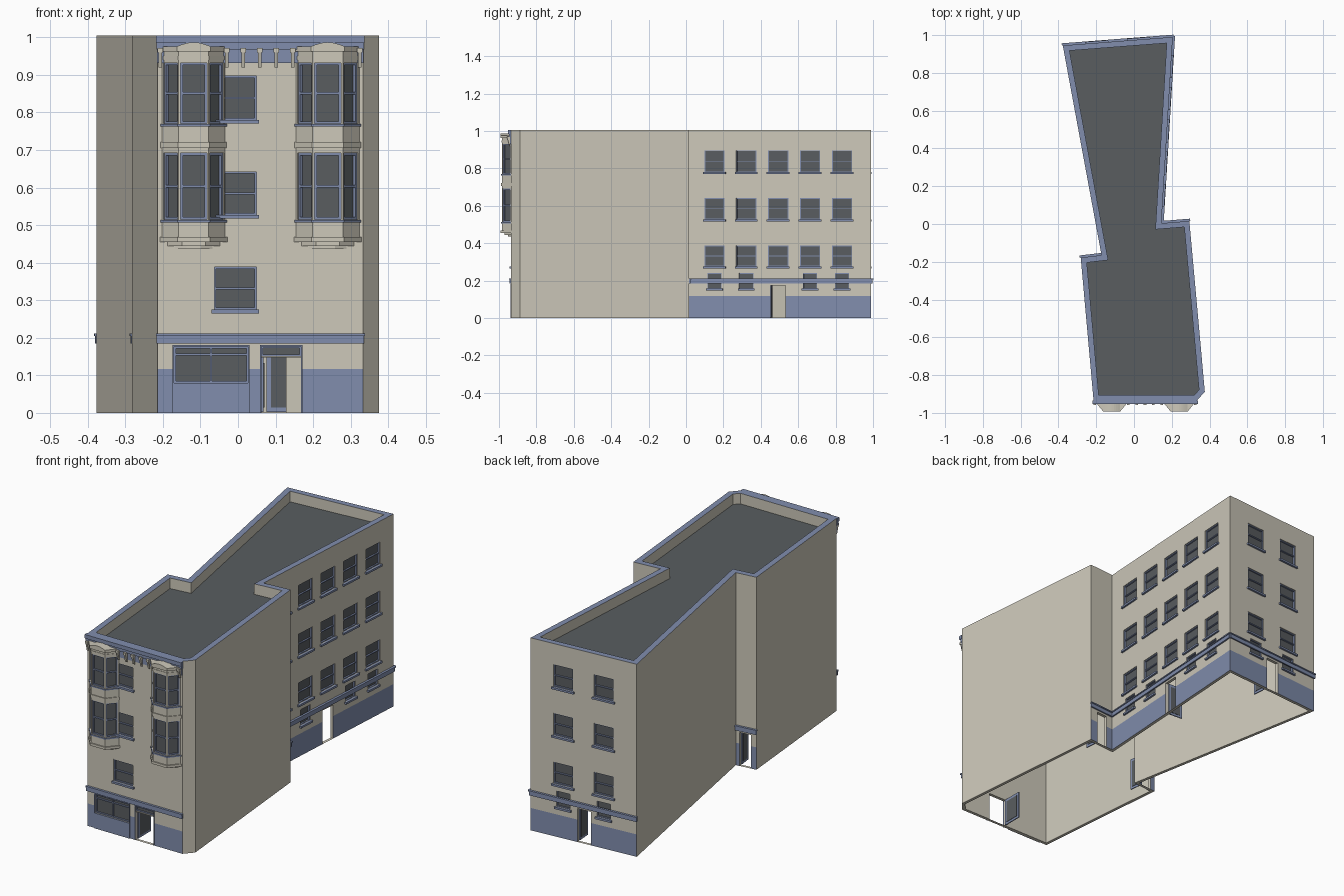
import bpy, bmesh
from math import sin, pi
from mathutils import Vector, Matrix

if "Cube" in bpy.data.objects:
    bpy.data.objects.remove(bpy.data.objects["Cube"])


def material(name, rgb):
    m = bpy.data.materials.new(name)
    m.use_nodes = True
    m.diffuse_color = (*rgb, 1)
    m.node_tree.nodes["Principled BSDF"].inputs["Base Color"].default_value = (*rgb, 1)
    return m


MATS = [material("cream render", (0.61, 0.58, 0.49)),
        material("blue paint", (0.22, 0.27, 0.42)),
        material("dark grey", (0.10, 0.11, 0.117))]
CREAM, BLUE, DARK = range(3)
TOP, DECK, BASE, THICK, REVEAL = 1.005, 0.95, 0.117, 0.016, 0.012
UNIT = Matrix.Identity(4)


class Part:
    """Collects faces for one named object."""
    def __init__(self, name):
        self.name, self.bm = name, bmesh.new()

    def face(self, pts, mat, M=UNIT):
        f = self.bm.faces.new([self.bm.verts.new(M @ Vector(p)) for p in pts])
        f.material_index = mat

    def prism(self, ring, offset, mat, M=UNIT):
        ring, offset = [Vector(p) for p in ring], Vector(offset)
        far = [p + offset for p in ring]
        self.face(ring[::-1], mat, M)
        self.face(far, mat, M)
        for i in range(len(ring)):
            j = (i + 1) % len(ring)
            self.face([ring[i], ring[j], far[j], far[i]], mat, M)

    def box(self, M, u0, u1, d0, d1, z0, z1, mat):
        self.prism([(u0, d0, z0), (u1, d0, z0), (u1, d1, z0), (u0, d1, z0)],
                   (0, 0, z1 - z0), mat, M)

    def done(self):
        bmesh.ops.remove_doubles(self.bm, verts=self.bm.verts, dist=1e-5)
        me = bpy.data.meshes.new(self.name)
        self.bm.to_mesh(me)
        self.bm.free()
        for m in MATS:
            me.materials.append(m)
        bpy.context.collection.objects.link(bpy.data.objects.new(self.name, me))


def wall_frame(a, b):
    """Wall axes: u along the wall, d inward, z up."""
    u = (Vector(b) - Vector(a)).normalized()
    return Matrix(((u.x, -u.y, 0, a[0]), (u.y, u.x, 0, a[1]), (0, 0, 1, 0), (0, 0, 0, 1)))


def inset(pts, dist):
    out = []
    for i, p in enumerate(pts):
        e1 = (Vector(p) - Vector(pts[i - 1])).normalized()
        e2 = (Vector(pts[(i + 1) % len(pts)]) - Vector(p)).normalized()
        n1, n2 = Vector((-e1.y, e1.x)), Vector((-e2.y, e2.x))
        out.append(Vector(p) + (n1 + n2) * dist / (1 + n1.dot(n2)))
    return out


def sheet(part, M, u0, u1, z0, z1, holes, base=False, flip=False):
    """Flat wall with rectangular openings, blue below the base line."""
    us = sorted({u0, u1} | {h[k] for h in holes for k in (0, 1)})
    zs = sorted({z0, z1} | {h[k] for h in holes for k in (2, 3)} | ({BASE} if base else set()))
    for ua, ub in zip(us, us[1:]):
        for za, zb in zip(zs, zs[1:]):
            u, z = (ua + ub) / 2, (za + zb) / 2
            if any(h[0] < u < h[1] and h[2] < z < h[3] for h in holes):
                continue
            q = [(ua, 0, za), (ub, 0, za), (ub, 0, zb), (ua, 0, zb)]
            part.face(q[::-1] if flip else q, BLUE if base and z < BASE else CREAM, M)


def reveal(part, M, h, depth):
    ring = [(h[0], h[2]), (h[1], h[2]), (h[1], h[3]), (h[0], h[3])]
    for (ua, za), (ub, zb) in zip(ring, ring[1:] + ring[:1]):
        if za == zb == 0:
            continue
        part.face([(ua, 0, za), (ub, 0, zb), (ub, depth, zb), (ua, depth, za)], CREAM, M)


def window(part, M, h, rails=(0.5,), mullions=(), sill=True, t=0.005):
    u0, u1, z0, z1 = h
    reveal(part, M, h, REVEAL)
    part.face([(u0, REVEAL, z0), (u1, REVEAL, z0), (u1, REVEAL, z1), (u0, REVEAL, z1)], DARK, M)
    d = (0.004, REVEAL)
    for u in (u0, u1 - t):
        part.box(M, u, u + t, *d, z0, z1, BLUE)
    for z in [z0, z1 - t] + [z0 + r * (z1 - z0) - t / 2 for r in rails]:
        part.box(M, u0 + t, u1 - t, *d, z, z + t, BLUE)
    for m in mullions:
        u = u0 + m * (u1 - u0)
        part.box(M, u - t / 2, u + t / 2, *d, z0, z1, BLUE)
    if sill:
        part.box(M, u0 - 0.007, u1 + 0.007, -0.01, 0.002, z0 - 0.01, z0, BLUE)


def open_door(part, M, h):
    """Opening with a glazed leaf swung inward."""
    u0, u1, z0, z1 = h
    reveal(part, M, h, THICK)
    end = THICK + u1 - u0
    part.box(M, u0, u0 + 0.005, THICK, end, 0.003, z1, BLUE)
    part.box(M, u0 - 0.002, u0 + 0.007, THICK + 0.012, end - 0.012, 0.015, z1 - 0.015, DARK)


# Plan of the building, anticlockwise from the front corner
PLAN = [(-0.214, -0.935), (0.333, -0.935), (0.375, -0.888), (0.293, 0.016), (0.145, 0.004),
        (0.205, 0.99), (-0.377, 0.945), (-0.172, -0.165), (-0.282, -0.178)]
SIDES = ["front", "corner", "right_main", "right_step", "right_wing",
         "back", "left_wing", "left_step", "left_main"]
FLOORS = [(0.275, 0.388), (0.527, 0.642), (0.78, 0.897)]


def columns(centres, half=0.054, floors=FLOORS):
    return [(c - half, c + half, *f) for c in centres for f in floors]


SMALL = [(0.158, 0.24)]
WINDOWS = {"front": columns([0.207], 0.056),
           "right_wing": columns([0.148 + 0.171 * i for i in range(5)]),
           "back": columns([0.18, 0.403])}
VENTS = {"right_wing": columns([0.148, 0.319, 0.661, 0.832], 0.038, SMALL),
         "back": columns([0.18, 0.403], 0.038, SMALL)}
DOORS = {"front": (0.277, 0.382, 0, 0.148), "right_wing": (0.448, 0.528, 0, 0.175),
         "back": (0.257, 0.333, 0, 0.175), "right_step": (0.045, 0.108, 0, 0.175),
         "left_step": (0.02, 0.083, 0, 0.175)}
SHOP, TRANSOM = (0.044, 0.241, 0.08, 0.177), (0.277, 0.382, 0.152, 0.177)

lining = inset(PLAN, THICK)
inner = inset(PLAN, 0.03)
shell_inside = Part("inner_lining")
coping = Part("parapet")
for i, side in enumerate(SIDES):
    j = (i + 1) % len(PLAN)
    a, b = Vector(PLAN[i]), Vector(PLAN[j])
    M, length = wall_frame(a, b), (b - a).length
    door = [DOORS[side]] if side in DOORS else []
    wins, vents = WINDOWS.get(side, []), VENTS.get(side, [])
    extra = [SHOP, TRANSOM] if side == "front" else []
    wall = Part(side + "_wall")
    sheet(wall, M, 0, length, 0, TOP, door + wins + vents + extra, bool(door))
    wall.done()
    # Windows, doors and string course
    if wins:
        part = Part(side + "_windows")
        for h in wins:
            window(part, M, h)
        for h in vents:
            window(part, M, h, t=0.003)
        if extra:
            window(part, M, SHOP, (0.78,), (0.5,), False)
            window(part, M, TRANSOM, (), (), False, 0.004)
        part.done()
    if door:
        part = Part(side + "_door")
        open_door(part, M, door[0])
        part.done()
        part = Part(side + "_string_course")
        part.box(M, -0.003, length + 0.003, -0.008, 0, 0.185, 0.205, BLUE)
        part.box(M, -0.005, length + 0.005, -0.012, 0, 0.205, 0.211, BLUE)
        part.done()
    # Inside skin, wall soles and parapet
    la, lb = lining[i], lining[j]
    s = (la - a).dot((b - a).normalized())
    ML = wall_frame(la, lb)
    sheet(shell_inside, ML, 0, (lb - la).length, 0, DECK,
          [(h[0] - s, h[1] - s, h[2], h[3]) for h in door], flip=True)
    shell_inside.face([(*a, 0), (*la, 0), (*lb, 0), (*b, 0)], CREAM)
    ia, ib = inner[i], inner[j]
    coping.face([(*a, TOP), (*b, TOP), (*ib, TOP), (*ia, TOP)], BLUE)
    coping.face([(*ib, DECK), (*ia, DECK), (*ia, TOP), (*ib, TOP)], CREAM)
shell_inside.done()
coping.done()

deck = Part("roof_deck")
deck.face([(*p, DECK) for p in inner], DARK)
deck.done()

# Shopfront surround
F = wall_frame(PLAN[0], PLAN[1])
shop = Part("shopfront_panel")
shop.box(F, 0.04, 0.245, -0.004, 0, 0, 0.08, BLUE)
for u in (0.04, 0.241):
    shop.box(F, u, u + 0.004, -0.004, 0, 0.08, 0.18, BLUE)
for u in (0.273, 0.382):
    shop.box(F, u, u + 0.004, -0.004, 0, 0, 0.18, BLUE)
for u0, u1 in ((0.04, 0.245), (0.273, 0.386)):
    shop.box(F, u0, u1, -0.004, 0, 0.177, 0.181, BLUE)
shop.done()

# Front cornice and brackets
cornice = Part("front_cornice")
for z0, z1, d in ((0.932, 0.968, 0.005), (0.968, 0.985, 0.012), (0.985, 1.005, 0.018)):
    cornice.box(F, -d / 4, 0.547 + d / 4, -d, 0, z0, z1, BLUE)
cornice.done()
brackets = Part("cornice_brackets")
for u in (0.007, 0.184, 0.228, 0.272, 0.316, 0.36, 0.538):
    brackets.prism([(u - 0.005, -0.005, 0.92), (u - 0.005, -0.009, 0.92),
                    (u - 0.005, -0.02, 0.96), (u - 0.005, -0.005, 0.96)], (0.01, 0, 0), CREAM, F)
    brackets.box(F, u - 0.007, u + 0.007, -0.023, 0, 0.96, 0.972, CREAM)
brackets.done()


# Bay windows
def bay(name, cx):
    y = PLAN[0][1]

    def plan(grow):
        w, f = 0.084 + grow, 0.04 + grow * 0.6
        return [(cx - w, y), (cx - f, y - 0.05 - grow), (cx + f, y - 0.05 - grow), (cx + w, y)]

    body, glass, trim = Part(name + "_body"), Part(name + "_windows"), Part(name + "_mouldings")
    pts = plan(0)
    for a, b in zip(pts, pts[1:]):
        M, length = wall_frame(a, b), (Vector(b) - Vector(a)).length
        holes = [(0.005, length - 0.005, z0, z1) for z0, z1 in ((0.515, 0.692), (0.77, 0.932))]
        sheet(body, M, 0, length, 0.465, 0.975, holes)
        for h in holes:
            window(glass, M, h, sill=False, t=0.006)
    for z0, z1, grow, mat in ((0.437, 0.445, -0.034, CREAM), (0.445, 0.455, -0.014, CREAM),
                              (0.455, 0.468, 0.006, CREAM), (0.507, 0.514, 0.005, BLUE),
                              (0.705, 0.722, 0.004, CREAM), (0.763, 0.769, 0.005, BLUE),
                              (0.94, 0.95, 0.002, CREAM), (0.962, 0.976, 0.008, CREAM)):
        trim.prism([(*p, z0) for p in plan(grow)], (0, 0, z1 - z0), mat)
    # Shallow arched head
    arch = [(cx - 0.045 + 0.09 * k / 8, y - 0.058, 0.976 + 0.011 * sin(pi * k / 8))
            for k in range(9)]
    trim.prism(arch[::-1], (0, 0.058, 0), CREAM)
    for p in (body, glass, trim):
        p.done()


bay("left_side_bay", -0.118)
bay("right_side_bay", 0.239)
